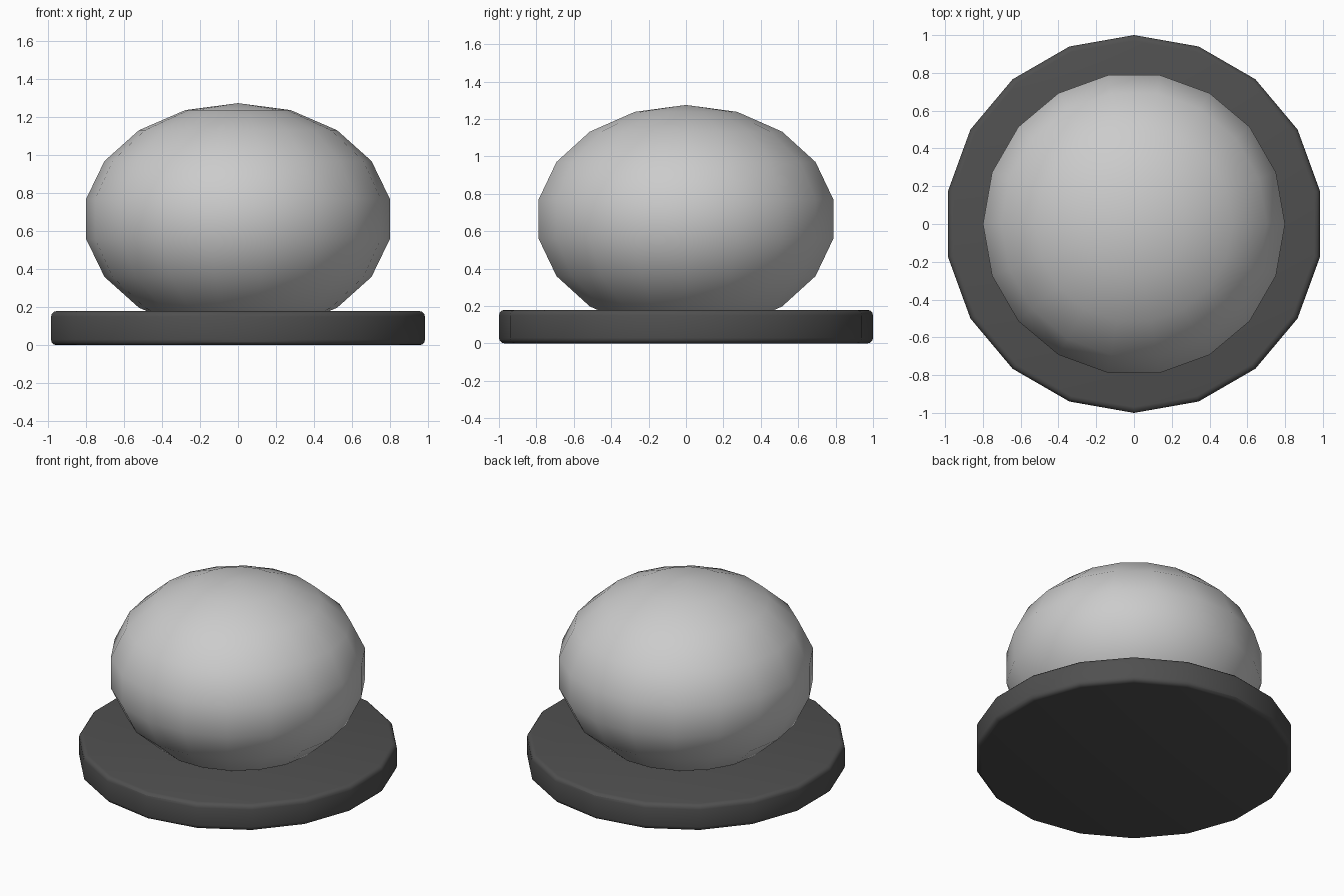
import bpy
from math import radians

if "Cube" in bpy.data.objects:
    bpy.data.objects.remove(bpy.data.objects["Cube"])

SIDES = 18

# Dark round base with softly bevelled rims
bpy.ops.mesh.primitive_cylinder_add(vertices=SIDES, radius=1.0, depth=0.18, location=(0, 0, 0.09))
base = bpy.context.object
base.name = "base_disc"
bevel = base.modifiers.new("rim_bevel", 'BEVEL')
bevel.width = 0.03
bevel.segments = 3
bevel.limit_method = 'ANGLE'
bevel.angle_limit = radians(30)
bpy.ops.object.modifier_apply(modifier=bevel.name)
bpy.ops.object.shade_smooth_by_angle(angle=radians(30))
dark = bpy.data.materials.new("dark_grey")
dark.diffuse_color = (0.08, 0.08, 0.08, 1)
dark.use_nodes = True
dark.node_tree.nodes["Principled BSDF"].inputs["Base Color"].default_value = dark.diffuse_color
base.data.materials.append(dark)

# Flattened dome sunk into the base
bpy.ops.mesh.primitive_uv_sphere_add(segments=SIDES, ring_count=9, radius=1.0, location=(0, 0, 0.665))
dome = bpy.context.object
dome.name = "dome"
dome.scale = (0.812, 0.812, 0.61)
# Turn so that a corner faces front and back
dome.rotation_euler.z = radians(90)
bpy.ops.object.transform_apply(location=False, rotation=True, scale=True)
bpy.ops.object.shade_smooth()
